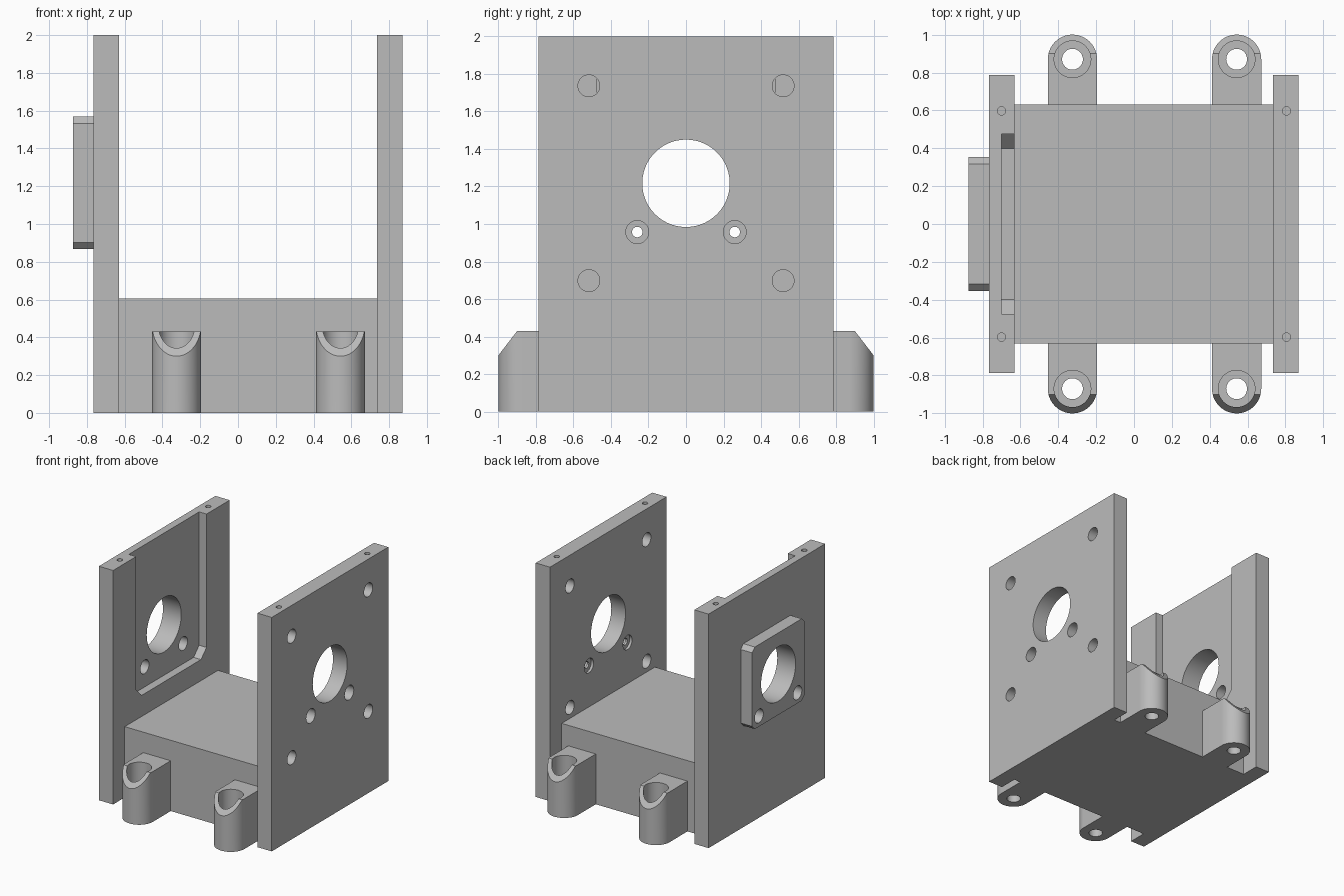
import bpy
import bmesh
from math import cos, sin, pi, radians

cube = bpy.data.objects.get("Cube")
if cube:
    bpy.data.objects.remove(cube, do_unlink=True)

grey = bpy.data.materials.new("light_grey")
grey.use_nodes = True
colour = (0.5, 0.5, 0.5, 1)
grey.diffuse_color = colour
grey.node_tree.nodes["Principled BSDF"].inputs["Base Color"].default_value = colour


def prism(name, outline, axis, low, high):
    """Extrude a 2D outline along x (outline is y, z) or z (outline is x, y)."""
    def place(p, h):
        return (h, *p) if axis == "x" else (*p, h)
    bm = bmesh.new()
    face = bm.faces.new([bm.verts.new(place(p, low)) for p in outline])
    result = bmesh.ops.extrude_face_region(bm, geom=[face])
    moved = [v for v in result["geom"] if isinstance(v, bmesh.types.BMVert)]
    shift = place((0, 0), high - low)
    bmesh.ops.translate(bm, verts=moved, vec=shift)
    bmesh.ops.recalc_face_normals(bm, faces=bm.faces)
    mesh = bpy.data.meshes.new(name)
    bm.to_mesh(mesh)
    bm.free()
    obj = bpy.data.objects.new(name, mesh)
    bpy.context.collection.objects.link(obj)
    mesh.materials.append(grey)
    return obj


def rect(a0, a1, b0, b1):
    return [(a0, b0), (a1, b0), (a1, b1), (a0, b1)]


def chamfered(a0, a1, b0, b1, c):
    return [(a0 + c, b0), (a1 - c, b0), (a1, b0 + c), (a1, b1 - c),
            (a1 - c, b1), (a0 + c, b1), (a0, b1 - c), (a0, b0 + c)]


def circle(a, b, r, n=48):
    return [(a + r * cos(2 * pi * i / n), b + r * sin(2 * pi * i / n))
            for i in range(n)]


def cut(obj, *shape):
    """Subtract a prism from the object and discard the cutter."""
    cutter = prism("cutter", *shape)
    cutter.hide_render = True
    mod = obj.modifiers.new("cut", "BOOLEAN")
    mod.operation = "DIFFERENCE"
    mod.solver = "EXACT"
    mod.object = cutter
    bpy.context.view_layer.objects.active = obj
    bpy.ops.object.modifier_apply(modifier=mod.name)
    bpy.data.objects.remove(cutter, do_unlink=True)


def finish(obj):
    bpy.ops.object.select_all(action="DESELECT")
    obj.select_set(True)
    bpy.context.view_layer.objects.active = obj
    bpy.ops.object.shade_smooth_by_angle(angle=radians(25))


SHAFT_Z = 1.217
SCREW_Y, SCREW_Z = 0.26, 0.957
SIDES = (-1, 1)

# Base block between the two plates
prism("base_block", rect(-0.63, 0.63, 0, 0.605), "x", -0.63, 0.735)

# Left plate: shaft hole, four mounting holes and stepped screw holes
left = prism("left_plate", rect(-0.787, 0.787, 0, 2), "x", 0.735, 0.87)
cut(left, circle(0, SHAFT_Z, 0.233, 96), "x", 0.6, 1)
for s in SIDES:
    for z in (0.698, 1.737):
        cut(left, circle(s * 0.518, z, 0.058), "x", 0.6, 1)
    cut(left, circle(s * SCREW_Y, SCREW_Z, 0.028), "x", 0.6, 1)
    cut(left, circle(s * SCREW_Y, SCREW_Z, 0.061), "x", 0.775, 1)
    cut(left, circle(s * SCREW_Y, SCREW_Z, 0.061), "x", 0.6, 0.757)
    cut(left, circle(0.805, s * 0.597, 0.022, 24), "z", 1.8, 2.1)
finish(left)

# Right plate: inner pocket open at the top, with chamfered lower corners
right = prism("right_plate", rect(-0.787, 0.787, 0, 2), "x", -0.765, -0.63)
pocket = [(-0.4, 0.785), (0.4, 0.785), (0.475, 0.86), (0.475, 2.1),
          (-0.475, 2.1), (-0.475, 0.86)]
cut(right, pocket, "x", -0.7, -0.5)

# Outer boss on the right plate
boss = prism("right_boss", chamfered(-0.353, 0.353, 0.867, 1.568, 0.036),
             "x", -0.873, -0.765)
for part in (right, boss):
    cut(part, circle(0, SHAFT_Z, 0.233, 96), "x", -1, -0.5)
    for s in SIDES:
        cut(part, circle(s * SCREW_Y, SCREW_Z, 0.058), "x", -1, -0.5)
for s in SIDES:
    cut(right, circle(-0.7, s * 0.597, 0.022, 24), "z", 1.8, 2.1)
finish(right)
finish(boss)

# Four rounded mounting lugs with a sloped outer top and a stepped bore
for s, end in ((-1, "front"), (1, "back")):
    for x, side in ((-0.325, "right"), (0.542, "left")):
        arc = [(x + 0.13 * cos(pi * i / 32), s * (0.87 + 0.13 * sin(pi * i / 32)))
               for i in range(33)]
        outline = arc + [(x - 0.13, s * 0.63), (x + 0.13, s * 0.63)]
        lug = prism(f"{end}_{side}_lug", outline, "z", 0, 0.43)
        slope = [(s * 1.023, 0.27), (s * 0.877, 0.46), (s * 1.023, 0.46)]
        cut(lug, slope, "x", x - 0.2, x + 0.2)
        cut(lug, circle(x, s * 0.87, 0.097), "z", 0.12, 0.6)
        cut(lug, circle(x, s * 0.87, 0.055), "z", -0.1, 0.6)
        finish(lug)
